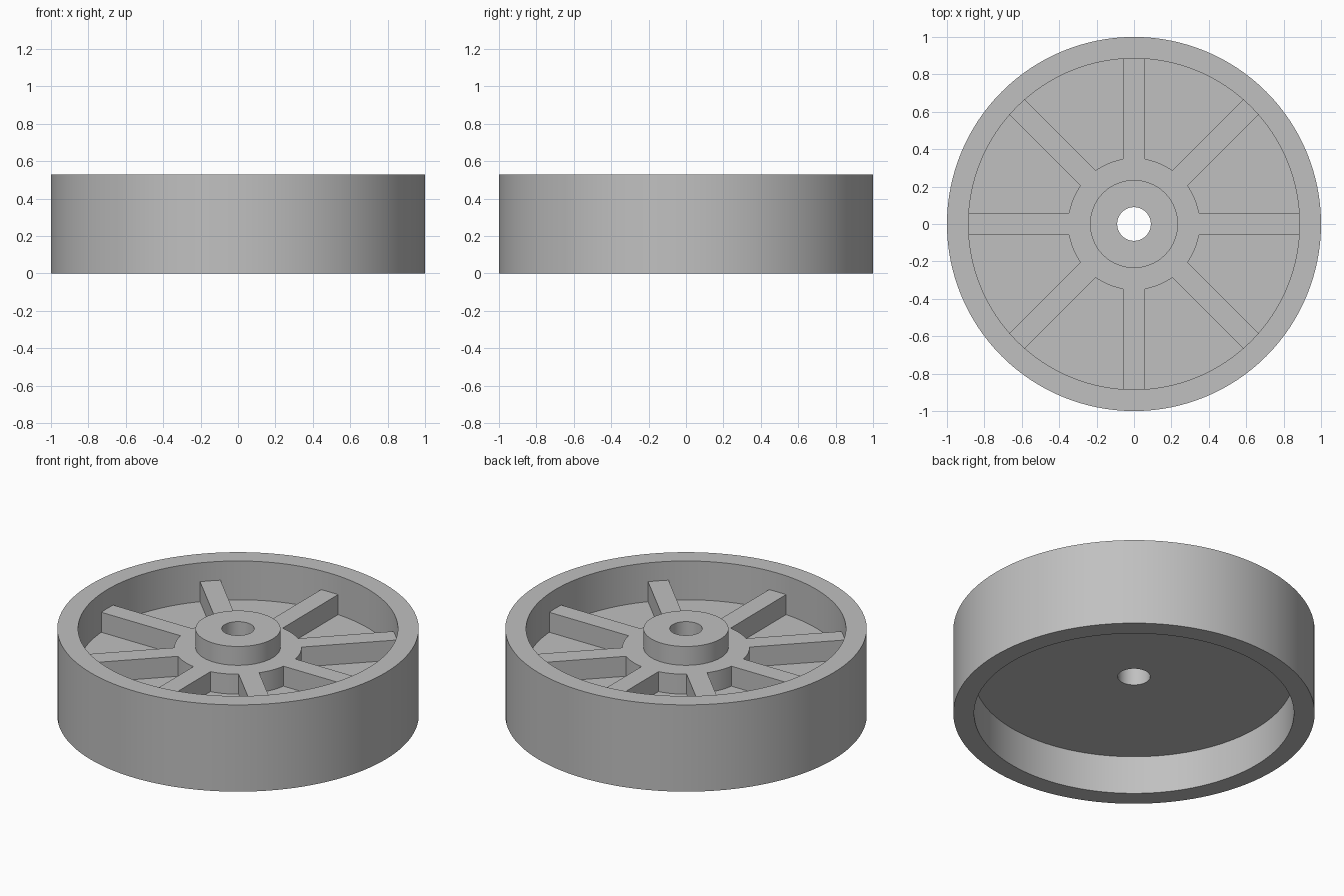
import bpy, bmesh, math

cube = bpy.data.objects.get("Cube")
if cube:
    bpy.data.objects.remove(cube, do_unlink=True)

# Main dimensions
HEIGHT, RIM_OUT, RIM_IN = 0.53, 1.0, 0.885
HUB, BORE, COLLAR = 0.235, 0.09, 0.352
WEB_LOW, WEB_TOP, SPOKE_TOP = 0.234, 0.293, 0.415
SPOKES, HALF_WIDTH = 8, 0.0575
SEGMENTS = 128

grey = bpy.data.materials.new("plain grey")
grey.use_nodes = True
colour = (0.53, 0.53, 0.53, 1)
grey.diffuse_color = colour
grey.node_tree.nodes["Principled BSDF"].inputs["Base Color"].default_value = colour


def finish(bm, name):
    bmesh.ops.recalc_face_normals(bm, faces=bm.faces)
    mesh = bpy.data.meshes.new(name)
    bm.to_mesh(mesh)
    bm.free()
    mesh.materials.append(grey)
    obj = bpy.data.objects.new(name, mesh)
    bpy.context.collection.objects.link(obj)
    bpy.ops.object.select_all(action="DESELECT")
    obj.select_set(True)
    bpy.context.view_layer.objects.active = obj
    bpy.ops.object.shade_smooth_by_angle(angle=math.radians(30))
    return obj


# Wheel body: rim, web and bored hub turned from one closed profile
profile = [(BORE, WEB_LOW), (RIM_IN, WEB_LOW), (RIM_IN, 0), (RIM_OUT, 0),
           (RIM_OUT, HEIGHT), (RIM_IN, HEIGHT), (RIM_IN, WEB_TOP),
           (HUB, WEB_TOP), (HUB, HEIGHT), (BORE, HEIGHT)]
bm = bmesh.new()
verts = [bm.verts.new((r, 0, z)) for r, z in profile]
edges = [bm.edges.new((v, verts[i - 1])) for i, v in enumerate(verts)]
bmesh.ops.spin(bm, geom=verts + edges, cent=(0, 0, 0), axis=(0, 0, 1),
               angle=math.tau, steps=SEGMENTS, use_merge=True)
bmesh.ops.remove_doubles(bm, verts=bm.verts, dist=0.0001)
finish(bm, "wheel_body")

# Collar and spokes: one star-shaped outline of (radius, angle) pairs
root = math.asin(HALF_WIDTH / COLLAR)
tip = math.asin(HALF_WIDTH / RIM_IN)
pitch = math.tau / SPOKES
outline = []
for s in range(SPOKES):
    a = s * pitch
    outline += [(COLLAR, a - root)]
    outline += [(RIM_IN, a + tip * k / 2) for k in range(-2, 3)]
    arc = pitch - 2 * root
    outline += [(COLLAR, a + root + arc * k / 10) for k in range(10)]

bm = bmesh.new()


def ring(points, z):
    return [bm.verts.new((r * math.cos(a), r * math.sin(a), z)) for r, a in points]


inner = ring([(HUB, a) for r, a in outline], SPOKE_TOP)
top = ring(outline, SPOKE_TOP)
foot = ring(outline, WEB_TOP)
for i in range(len(outline)):
    bm.faces.new((inner[i - 1], top[i - 1], top[i], inner[i]))
    bm.faces.new((top[i - 1], foot[i - 1], foot[i], top[i]))
finish(bm, "collar_and_spokes")
